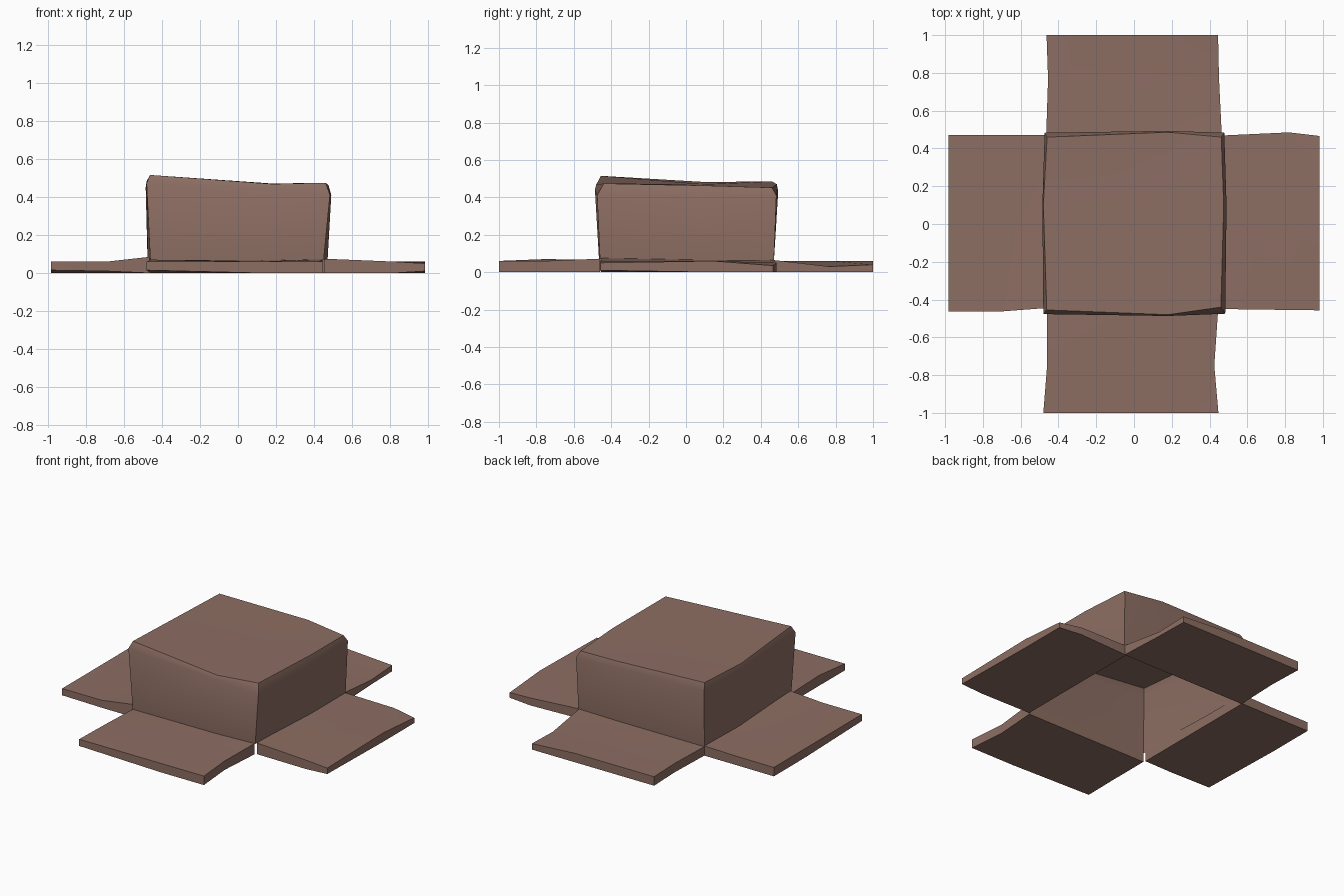
import bpy, math

if "Cube" in bpy.data.objects:
    bpy.data.objects.remove(bpy.data.objects["Cube"])

mat = bpy.data.materials.new("cardboard")
mat.diffuse_color = (0.266, 0.156, 0.125, 1)
mat.use_nodes = True
mat.node_tree.nodes["Principled BSDF"].inputs["Base Color"].default_value = mat.diffuse_color


def make(name, verts, faces):
    me = bpy.data.meshes.new(name)
    me.from_pydata(verts, [], faces)
    me.materials.append(mat)
    ob = bpy.data.objects.new(name, me)
    bpy.context.collection.objects.link(ob)
    bpy.ops.object.select_all(action='DESELECT')
    ob.select_set(True)
    bpy.context.view_layer.objects.active = ob
    bpy.ops.object.shade_smooth_by_angle(angle=math.radians(30))
    return ob


# Box shell: open underneath, three rings of eight points and a crowned lid
rings = [
    [(-.46, -.46, .06), (.18, -.465, .065), (.45, -.46, .07), (.47, .1, .06),
     (.47, .47, .06), (.18, .47, .06), (-.465, .47, .06), (-.475, .1, .06)],
    [(-.48, -.477, .47), (.18, -.487, .44), (.483, -.475, .41), (.49, .1, .41),
     (.478, .483, .41), (.18, .493, .43), (-.473, .483, .44), (-.485, .1, .45)],
    [(-.462, -.455, .515), (.18, -.48, .468), (.46, -.44, .474), (.475, .1, .463),
     (.462, .46, .452), (.18, .486, .47), (-.46, .46, .485), (-.48, .1, .482)],
]
verts = [p for r in rings for p in r] + [(.18, .1, .47)]
faces = [(8*k + i, 8*k + (i+1) % 8, 8*k + 8 + (i+1) % 8, 8*k + 8 + i)
         for k in range(2) for i in range(8)]
for c in range(0, 8, 2):
    faces.append((16 + c, 16 + (c+1) % 8, 24, 16 + (c-1) % 8))
make("box_shell", verts, faces)


# Flap slab: each station is (distance out, low side, high side, top z low, top z mid, top z high)
def flap(name, axis, sign, stations, bottoms):
    verts = []
    for (d, a, b, z0, zm, z1), bot in zip(stations, bottoms):
        m = a + (b - a) * .65
        for s, z in ((a, z0), (m, zm), (b, z1), (b, bot[1]), (m, 0), (a, bot[0])):
            verts.append((sign*d, s, z) if axis == 'x' else (s, sign*d, z))
    n = len(stations)
    faces = [(6*k + i, 6*k + (i+1) % 6, 6*k + 6 + (i+1) % 6, 6*k + 6 + i)
             for k in range(n - 1) for i in range(6)]
    for o in (0, 6*(n - 1)):
        end = [(o, o+1, o+4, o+5), (o+1, o+2, o+3, o+4)]
        faces += end if o else [f[::-1] for f in end]
    if (axis == 'x') == (sign > 0):
        faces = [f[::-1] for f in faces]
    ob = make(name, verts, faces)
    ob.data.update()
    return ob


flap("front_flap", 'y', -1,
     [(.46, -.46, .445, .06, .065, .072), (.75, -.46, .425, .07, .06, .06),
      (1, -.48, .447, .06, .06, .06)],
     [(0, 0), (0, 0), (.015, 0)])
flap("back_flap", 'y', 1,
     [(.465, -.465, .465, .06, .06, .065), (.77, -.455, .45, .06, .06, .03),
      (1, -.463, .445, .06, .06, .04)],
     [(0, 0), (0, 0), (0, 0)])
flap("left_flap", 'x', -1,
     [(.465, -.445, .47, .085, .065, .065), (.69, -.462, .47, .06, .06, .06),
      (.983, -.462, .472, .06, .06, .06)],
     [(0, 0), (.01, 0), (.015, 0)])
flap("right_flap", 'x', 1,
     [(.455, -.45, .468, .075, .065, .065), (.82, -.455, .485, .06, .06, .05),
      (.983, -.457, .466, .05, .06, .035)],
     [(0, 0), (0, 0), (.01, 0)])
